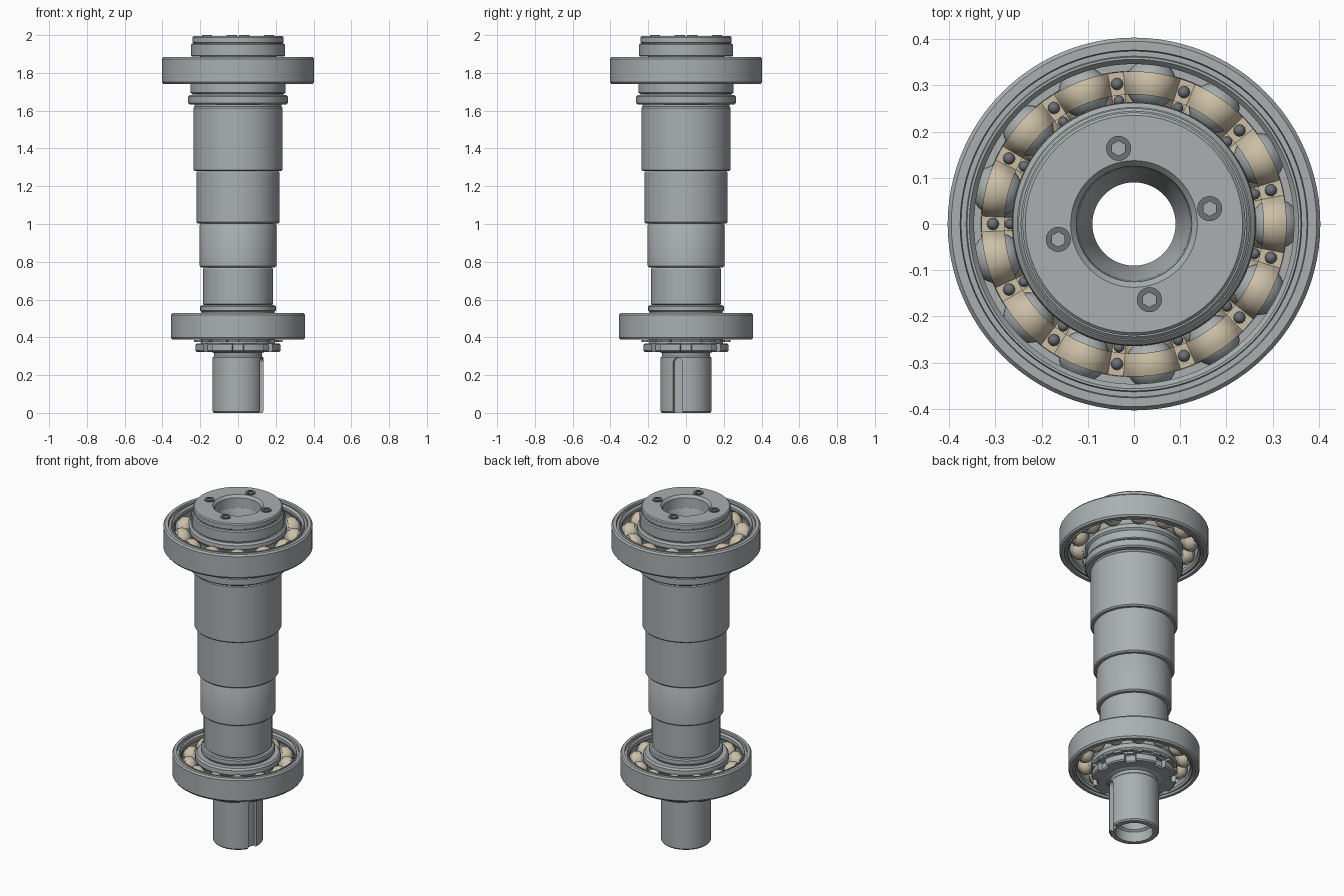
import bpy, bmesh
from math import sin, cos, pi, radians, sqrt, acos
from mathutils import Matrix

if "Cube" in bpy.data.objects:
    bpy.data.objects.remove(bpy.data.objects["Cube"], do_unlink=True)


def material(name, rgb):
    m = bpy.data.materials.new(name)
    m.use_nodes = True
    m.diffuse_color = (*rgb, 1)
    m.node_tree.nodes["Principled BSDF"].inputs["Base Color"].default_value = (*rgb, 1)
    return m


STEEL = material("grey steel", (0.40, 0.43, 0.43))
TAN = material("tan cage", (0.60, 0.52, 0.38))
DARK = material("dark steel", (0.15, 0.165, 0.175))
ROUND = [2 * pi * i / 96 for i in range(96)]


def finish(name, bm, mat, angle=30):
    bmesh.ops.recalc_face_normals(bm, faces=bm.faces)
    me = bpy.data.meshes.new(name)
    bm.to_mesh(me)
    bm.free()
    me.materials.append(mat)
    ob = bpy.data.objects.new(name, me)
    bpy.context.collection.objects.link(ob)
    smooth(ob, angle)
    return ob


def smooth(ob, angle=30):
    bpy.ops.object.select_all(action="DESELECT")
    ob.select_set(True)
    bpy.context.view_layer.objects.active = ob
    bpy.ops.object.shade_smooth_by_angle(angle=radians(angle))


def sweep(name, section, angles=ROUND, mat=STEEL):
    """Turn a closed (radius, z) section, which may vary with angle, round the axis."""
    bm = bmesh.new()
    rings = [[bm.verts.new((r * cos(a), r * sin(a), z)) for r, z in section(a)] for a in angles]
    for i, ring in enumerate(rings):
        nxt = rings[(i + 1) % len(rings)]
        for j in range(len(ring)):
            k = (j + 1) % len(ring)
            bm.faces.new((ring[j], nxt[j], nxt[k], ring[k]))
    return finish(name, bm, mat)


def lathe(name, pts, mat=STEEL):
    return sweep(name, lambda a: pts, mat=mat)


def collar(name, inner, outer, z0, z1, c=0.006):
    return lathe(name, [(inner, z0), (outer - c, z0), (outer, z0 + c),
                        (outer, z1 - c), (outer - c, z1), (inner, z1)])


def cut(ob, cutter):
    cutter.hide_render = True
    mod = ob.modifiers.new("cut", "BOOLEAN")
    mod.object, mod.operation, mod.solver = cutter, "DIFFERENCE", "EXACT"
    bpy.ops.object.select_all(action="DESELECT")
    bpy.context.view_layer.objects.active = ob
    ob.select_set(True)
    bpy.ops.object.modifier_apply(modifier="cut")
    bpy.data.objects.remove(cutter, do_unlink=True)
    smooth(ob)


def notched(name, inner, low, high, z0, z1, n, half, raised=False, c=0.0):
    """Ring with n slots (or raised tabs) in its rim."""
    step, eps = 2 * pi / n, 0.006
    offs = [-half, -half + eps, 0, half - eps, half]
    offs += [half + (step - 2 * half) * t / 6 for t in range(1, 6)]
    angles = [k * step + o for k in range(n) for o in offs]

    def section(a):
        off = abs((a + step / 2) % step - step / 2)
        r = low if (off < half - eps / 2) != raised else high
        return [(inner, z0), (r - c, z0), (r, z0 + c), (r, z1 - c), (r - c, z1), (inner, z1)]
    return sweep(name, section, angles)


def spheres(name, n, ring, zs, radius, phase, mat, seg):
    bm = bmesh.new()
    for k in range(n):
        a = phase + 2 * pi * k / n
        for z in zs:
            bmesh.ops.create_uvsphere(bm, u_segments=seg, v_segments=seg // 2, radius=radius,
                                      matrix=Matrix.Translation((ring * cos(a), ring * sin(a), z)))
    return finish(name, bm, mat, 60)


def bearing(name, z0, z1, s, n=13):
    zc, h = (z0 + z1) / 2, (z1 - z0) / 2
    rc, ball, gap = 0.305 * s, 0.055 * s, 0.041 * s
    arc = ball + 0.002
    lim = acos(gap / arc)
    race = [lim * (i / 6 - 1) for i in range(13)]
    # outer ring: half face profile mirrored about the middle, with a ball groove
    face = [(0.403, 0.01), (0.395, 0), (0.376, 0), (0.374, 0.012), (0.363, 0.012),
            (0.361, 0.004), (0.356, 0.004), (0.346, 0.016)]
    top = [(r * s, h - d) for r, d in face]
    groove = [(rc + arc * cos(t), -arc * sin(t)) for t in race]
    pts = top + groove + [(r, -z) for r, z in reversed(top)]
    lathe(name + "_outer_ring", [(r, z + zc) for r, z in pts])
    # inner ring
    face = [(0.195, 0), (0.252, 0), (0.262, 0.01)]
    top = [(r * s, h - d) for r, d in face]
    groove = [(rc - arc * cos(t), -arc * sin(t)) for t in race]
    pts = top + groove + [(r, -z) for r, z in reversed(top)]
    lathe(name + "_inner_ring", [(r, z + zc) for r, z in pts])
    # balls, pressed cage with a dome over each ball, rivets between
    spheres(name + "_balls", n, rc, [zc], ball, 0, STEEL, 24)
    step, dome, flat = 2 * pi / n, ball + 0.003, 0.006
    radii = [rc + 0.025 * s * t / 2 for t in range(-2, 3)]

    def cage(a):
        off = (a + step / 2) % step - step / 2
        up = []
        for r in radii:
            d2 = (rc * off) ** 2 + (r - rc) ** 2
            up.append((r, max(flat, sqrt(max(0, dome ** 2 - d2)))))
        return [(r, zc + z) for r, z in up] + [(r, zc - z) for r, z in reversed(up)]
    sweep(name + "_cage", cage, [step * i / 28 for i in range(28 * n)], TAN)
    spheres(name + "_rivets", n, rc, [zc - flat, zc + flat], 0.013 * s, pi, DARK, 12)


# Stepped hollow shaft
shaft = lathe("shaft", [
    (0.102, 0), (0.128, 0), (0.135, 0.008), (0.135, 0.292), (0.128, 0.3), (0.128, 0.318),
    (0.165, 0.33), (0.176, 0.34), (0.176, 0.54), (0.178, 0.57), (0.185, 0.576),
    (0.185, 0.762), (0.18, 0.77), (0.196, 0.77), (0.203, 0.777), (0.203, 0.994), (0.198, 1.003),
    (0.213, 1.003), (0.22, 1.01), (0.22, 1.272), (0.215, 1.28), (0.229, 1.28), (0.236, 1.287),
    (0.236, 1.615), (0.23, 1.622), (0.23, 1.7), (0.2, 1.72), (0.2, 1.92), (0.122, 1.92),
    (0.09, 1.82), (0.09, 0.07), (0.102, 0.06)])

# Keyway with a rounded upper end
bm = bmesh.new()
key = [(-0.027, -0.05), (0.027, -0.05)]
key += [(0.027 * cos(pi * i / 16), 0.264 + 0.027 * sin(pi * i / 16)) for i in range(17)]
base = bm.faces.new([bm.verts.new((0.108, y, z)) for y, z in key])
ext = bmesh.ops.extrude_face_region(bm, geom=[base])
bmesh.ops.translate(bm, vec=(0.1, 0, 0), verts=[v for v in ext["geom"] if isinstance(v, bmesh.types.BMVert)])
bmesh.ops.rotate(bm, verts=bm.verts, matrix=Matrix.Rotation(radians(-19), 3, "Z"))
cut(shaft, finish("keyway_cutter", bm, STEEL))

# Bearings
bearing("upper_bearing", 1.741, 1.884, 1.0)
bearing("lower_bearing", 0.388, 0.528, 0.88)

# Spacers and shoulder rings
collar("lower_spacer", 0.17, 0.2, 0.535, 0.57)
collar("lower_spacer_seat", 0.17, 0.192, 0.52, 0.54, 0.002)
collar("shoulder_ring", 0.2, 0.264, 1.632, 1.683, 0.008)
collar("upper_spacer", 0.19, 0.252, 1.69, 1.745, 0.005)
collar("upper_spacer_neck", 0.19, 0.242, 1.675, 1.695, 0.002)

# Slotted lock nut and tabbed washer
notched("lock_nut", 0.15, 0.203, 0.228, 0.322, 0.368, 8, radians(8), c=0.007)
notched("lock_washer", 0.15, 0.205, 0.235, 0.374, 0.386, 13, radians(6), raised=True)
collar("lock_nut_collar", 0.15, 0.195, 0.36, 0.39, 0.002)

# Upper clamp ring and end cap
collar("clamp_ring", 0.19, 0.25, 1.886, 1.955)
lathe("end_cap", [(0.122, 1.915), (0.236, 1.915), (0.236, 1.958), (0.241, 1.962), (0.241, 1.988),
                  (0.235, 1.994), (0.137, 1.994), (0.125, 1.98)])


# Socket screws in the end cap
def prism(name, sides, radius, x, y, z0, z1, mat):
    bm = bmesh.new()
    bmesh.ops.create_cone(bm, cap_ends=True, segments=sides, radius1=radius, radius2=radius,
                          depth=z1 - z0, matrix=Matrix.Translation((x, y, (z0 + z1) / 2)))
    return finish(name, bm, mat)


for k in range(4):
    a = radians(11.5) + k * pi / 2
    x, y = 0.167 * cos(a), 0.167 * sin(a)
    screw = prism(f"cap_screw_{k + 1}", 32, 0.027, x, y, 1.97, 2.0, DARK)
    cut(screw, prism("socket_cutter", 6, 0.016, x, y, 1.986, 2.02, DARK))
